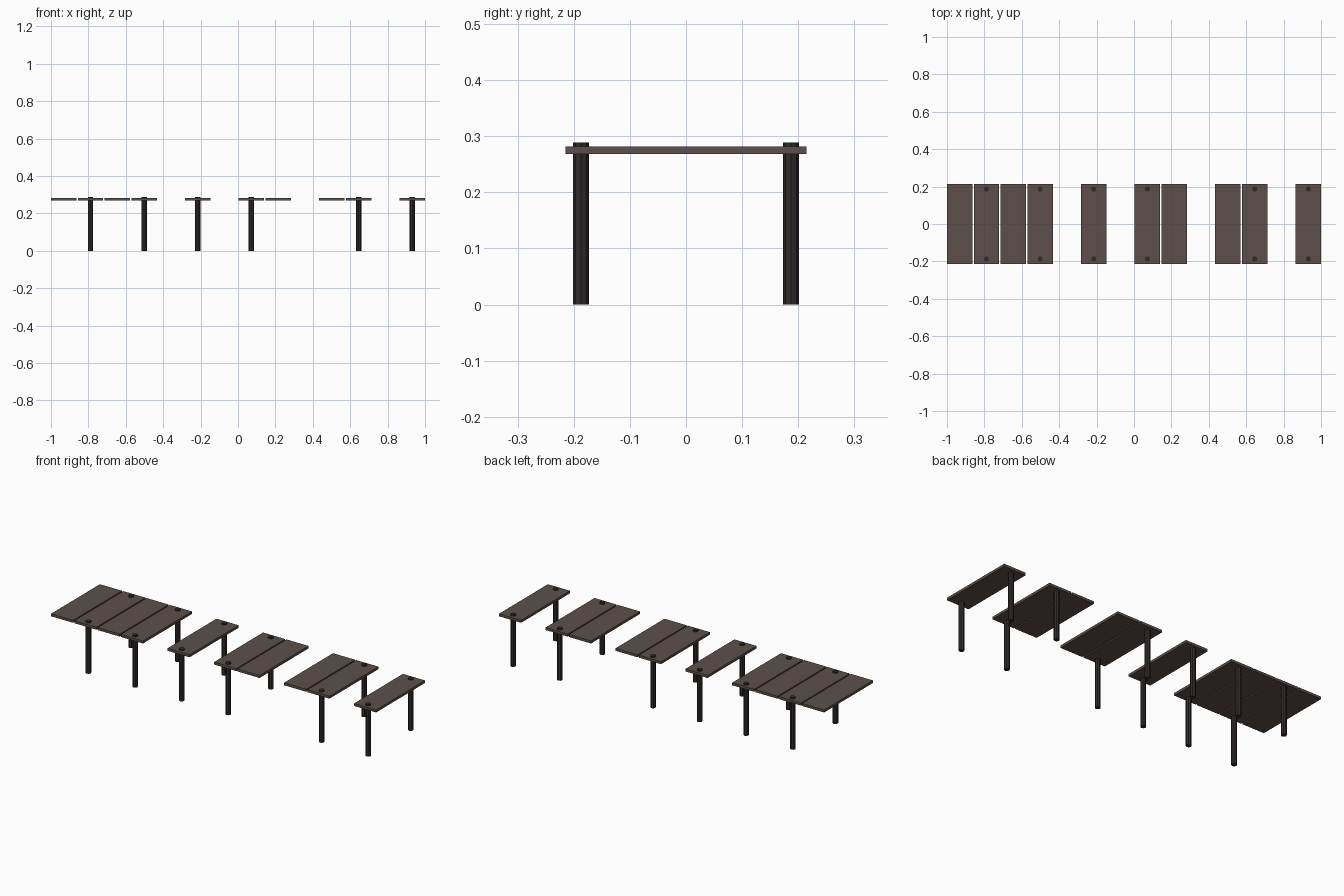
import bpy, math

if "Cube" in bpy.data.objects:
    bpy.data.objects.remove(bpy.data.objects["Cube"])


def material(name, rgb):
    m = bpy.data.materials.new(name)
    m.diffuse_color = (*rgb, 1)
    m.use_nodes = True
    m.node_tree.nodes["Principled BSDF"].inputs["Base Color"].default_value = m.diffuse_color
    return m


plank_wood = material("brown plank wood", (0.108, 0.078, 0.069))
post_wood = material("dark post wood", (0.031, 0.024, 0.024))

# Fourteen evenly spaced plank slots, some of them missing
SLOTS = 14
PLANK_W, PLANK_L, PLANK_T = 0.136, 0.43, 0.014
PITCH = (2 - PLANK_W) / (SLOTS - 1)
MISSING = {4, 6, 9, 12}
POST_H, POST_R, POST_Y = 0.289, 0.0143, 0.187

for i in range(SLOTS):
    if i in MISSING:
        continue
    x = -1 + PLANK_W / 2 + i * PITCH

    # Deck plank
    bpy.ops.mesh.primitive_cube_add(size=1, location=(x, 0, 0.275))
    plank = bpy.context.object
    plank.name = f"deck_plank_{i}"
    plank.scale = (PLANK_W, PLANK_L, PLANK_T)
    plank.data.materials.append(plank_wood)

    # Pair of posts through every second plank
    if i % 2:
        for side, sy in (("front", -1), ("back", 1)):
            bpy.ops.mesh.primitive_cylinder_add(
                vertices=8, radius=POST_R, depth=POST_H,
                location=(x, sy * POST_Y, POST_H / 2))
            post = bpy.context.object
            post.name = f"{side}_post_{i}"
            post.data.materials.append(post_wood)
